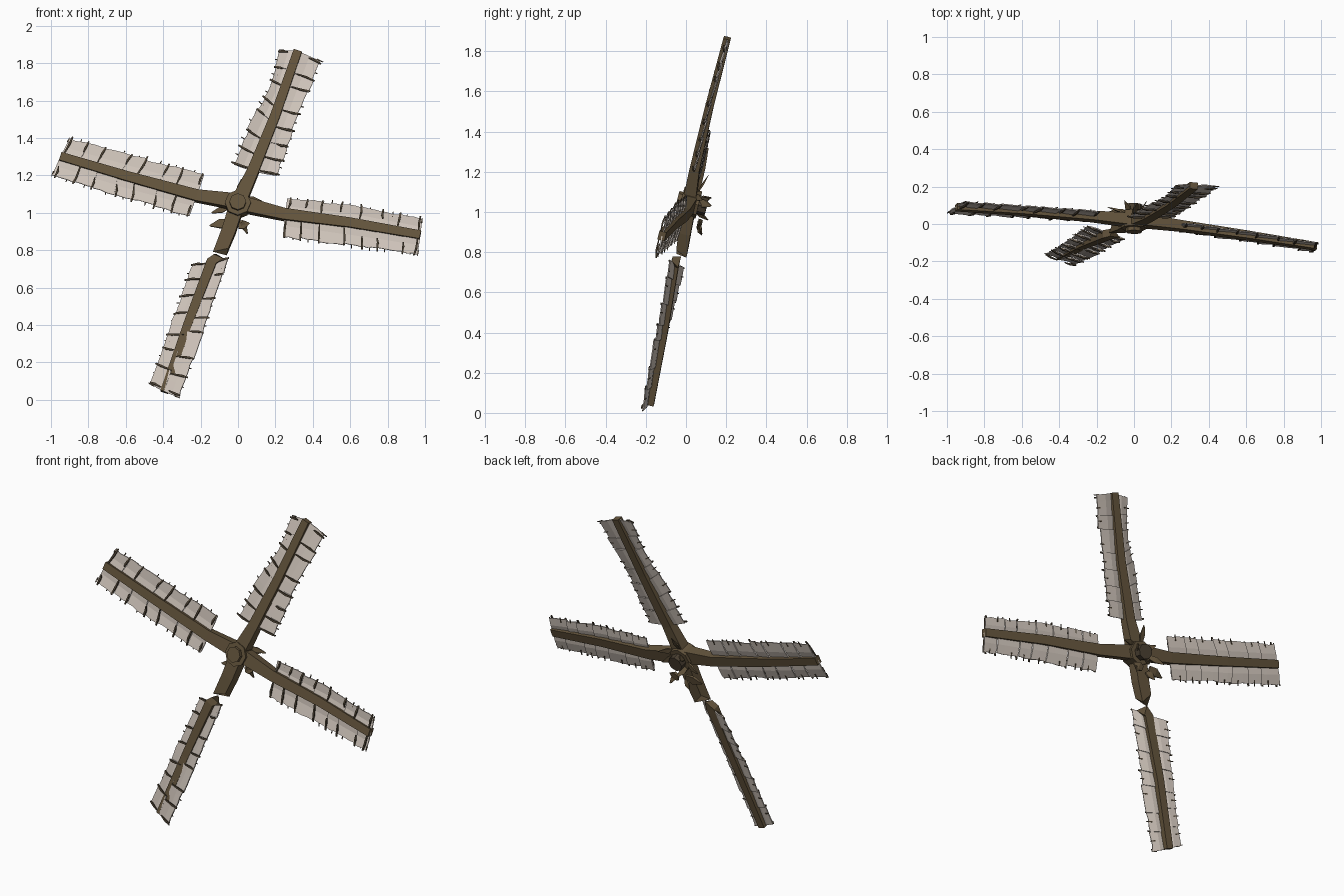
import bpy, bmesh, math, random
from mathutils import Vector as V, Matrix

if "Cube" in bpy.data.objects:
    bpy.data.objects.remove(bpy.data.objects["Cube"])

random.seed(7)
N = V((0.02, 1, -0.25)).normalized()      # rotor axis, pointing backwards


def material(name, rgb):
    m = bpy.data.materials.new(name)
    m.diffuse_color = (*rgb, 1)
    m.use_nodes = True
    m.node_tree.nodes["Principled BSDF"].inputs["Base Color"].default_value = m.diffuse_color
    return m


WOOD = material("brown wood", (0.125, 0.088, 0.045))
DARK = material("dark wood", (0.07, 0.052, 0.032))
CLOTH = material("pale canvas", (0.62, 0.55, 0.49))


def finish(bm, name, mat, thick=0):
    bmesh.ops.recalc_face_normals(bm, faces=bm.faces)
    me = bpy.data.meshes.new(name)
    bm.to_mesh(me)
    bm.free()
    me.materials.append(mat)
    ob = bpy.data.objects.new(name, me)
    bpy.context.collection.objects.link(ob)
    if thick:
        mod = ob.modifiers.new("thickness", "SOLIDIFY")
        mod.thickness = thick
        mod.offset = 0
    return ob


def beam(bm, pts, widths, flat=0.8, jag=0.0):
    """Four-sided tapered beam along a path, optionally splintered at its end."""
    rings = []
    for i, p in enumerate(pts):
        t = (pts[min(i + 1, len(pts) - 1)] - pts[max(i - 1, 0)]).normalized()
        s = t.cross(N).normalized()
        w = widths[i] / 2
        ring = []
        for k, (a, b) in enumerate(((-1, -1), (1, -1), (1, 1), (-1, 1))):
            end = t * jag * (1, -0.6, 0.3, -1)[k] if i == len(pts) - 1 else V()
            ring.append(bm.verts.new(p + s * a * w + N * b * w * flat + end))
        rings.append(ring)
    for r, q in zip(rings, rings[1:]):
        for k in range(4):
            bm.faces.new((r[k], r[(k + 1) % 4], q[(k + 1) % 4], q[k]))
    bm.faces.new(rings[0][::-1])
    bm.faces.new(rings[-1])


def along(path, u):
    x = u * (len(path) - 1)
    i = min(int(x), len(path) - 2)
    return path[i].lerp(path[i + 1], x - i)


def sail(name, spine, edges, n=7):
    """Torn canvas panels on both sides of the spar, with battens in front."""
    cloth, sticks = bmesh.new(), bmesh.new()
    for edge in edges:
        cuts = [0] + [(i + random.uniform(-0.2, 0.2)) / n for i in range(1, n)] + [1]
        for a, b in zip(cuts, cuts[1:]):
            trim = random.uniform(0.93, 1.02)
            rows = []
            for j in range(4):
                u = a + (b - a) * j / 3
                p, q = along(spine, u), along(edge, u)
                lift = -N * 0.007 * (1 - j / 3)           # panels overlap like shingles
                reach = trim + random.uniform(-0.05, 0.02)
                rows.append([cloth.verts.new(p.lerp(q, f) + lift + N * 0.006 * math.sin(f * math.pi))
                             for f in (0, 0.5, reach)])
            for r, s in zip(rows, rows[1:]):
                for k in range(2):
                    cloth.faces.new((r[k], r[k + 1], s[k + 1], s[k]))
        for c in cuts:
            c = min(max(c, 0.015), 0.985)
            p, q = along(spine, c), along(edge, c + random.uniform(-0.012, 0.012))
            start = random.choice((0.0, 0.25, 0.5))
            tip = p.lerp(q, random.uniform(1.0, 1.1))
            mid = p.lerp(q, 0.7) + (spine[-1] - spine[0]) * random.uniform(-0.008, 0.008)
            beam(sticks, [p.lerp(q, start) - N * 0.012, mid - N * 0.012, tip - N * 0.006],
                 [0.006, 0.011, 0.008])
            # loose splinter at the torn edge
            e = along(edge, min(c + 0.06, 1))
            d = (e - along(spine, min(c + 0.06, 1))).normalized()
            beam(sticks, [e - d * 0.025, e + d * random.uniform(0, 0.012)], [0.008, 0.004])
    finish(cloth, name + "_canvas", CLOTH, 0.006)
    finish(sticks, name + "_battens", DARK)


def vecs(*pts):
    return [V(p) for p in pts]


# each blade: spar root, sail spine, the two outer sail edges
BLADES = {
    "upper_blade": ((0.01, 0.02, 1.07),
                    vecs((0.08, 0.045, 1.22), (0.2, 0.115, 1.52), (0.32, 0.205, 1.865)),
                    (vecs((-0.03, 0.045, 1.26), (0.07, 0.10, 1.5), (0.17, 0.15, 1.68), (0.22, 0.205, 1.87)),
                     vecs((0.215, 0.045, 1.195), (0.32, 0.11, 1.5), (0.445, 0.20, 1.81)))),
    "left_blade": ((-0.02, 0.02, 1.06),
                   vecs((-0.22, 0.04, 1.09), (-0.6, 0.07, 1.195), (-0.95, 0.09, 1.30)),
                   (vecs((-0.18, 0.07, 1.205), (-0.53, 0.095, 1.3), (-0.9, 0.12, 1.4)),
                    vecs((-0.26, 0.02, 0.98), (-0.62, 0.04, 1.075), (-0.995, 0.06, 1.2)))),
    "right_blade": ((0.02, 0.02, 1.045),
                    vecs((0.25, -0.01, 0.99), (0.6, -0.06, 0.945), (0.975, -0.12, 0.88)),
                    (vecs((0.265, 0.01, 1.08), (0.62, -0.04, 1.045), (0.985, -0.10, 0.97)),
                     vecs((0.24, -0.035, 0.87), (0.6, -0.09, 0.82), (0.96, -0.145, 0.775)))),
}
for name, (root, spine, edges) in BLADES.items():
    bm = bmesh.new()
    beam(bm, [V(root)] + spine, [0.08, 0.062, 0.052, 0.045])
    finish(bm, name + "_spar", WOOD)
    sail(name, spine, edges)

# lower blade has snapped off: separate spar that crosses through its canvas
spine = vecs((-0.14, -0.045, 0.735), (-0.27, -0.115, 0.4), (-0.395, -0.19, 0.045))
bm = bmesh.new()
beam(bm, [spine[2] + N * 0.014, spine[1] + N * 0.006, spine[0] - N * 0.012, V((-0.105, -0.05, 0.76))],
     [0.042, 0.046, 0.054, 0.05], 0.8, 0.02)
finish(bm, "lower_blade_spar", WOOD)
sail("lower_blade", spine,
     (vecs((-0.245, -0.005, 0.725), (-0.36, -0.09, 0.4), (-0.47, -0.16, 0.085)),
      vecs((-0.05, -0.075, 0.76), (-0.17, -0.145, 0.4), (-0.315, -0.215, 0.012))))

# broken stub left on the hub
bm = bmesh.new()
beam(bm, vecs((-0.005, 0.02, 1.04), (-0.05, -0.005, 0.9), (-0.09, -0.02, 0.80)),
     [0.08, 0.075, 0.07], 0.8, 0.03)
finish(bm, "broken_stub", WOOD)

# hub with a front cap and a back boss
turn = N.to_track_quat('Z', 'Y').to_matrix().to_4x4()
for name, r, depth, off, mat in (("hub", 0.07, 0.09, 0.0, WOOD),
                                 ("hub_cap", 0.045, 0.03, -0.05, WOOD),
                                 ("hub_back_boss", 0.045, 0.05, 0.06, DARK)):
    bm = bmesh.new()
    bmesh.ops.create_cone(bm, cap_ends=True, segments=8, radius1=r, radius2=r, depth=depth,
                          matrix=Matrix.Translation(V((0, 0.02, 1.045)) + N * off) @ turn)
    finish(bm, name, mat)

# splintered wood hanging behind the hub: start, tip, width
SHARDS = (((-0.05, 0.07, 0.95), (-0.15, 0.06, 0.93), 0.05),
          ((-0.04, 0.06, 0.93), (-0.08, 0.08, 0.885), 0.04),
          ((0.0, 0.07, 0.93), (0.06, 0.07, 0.945), 0.05),
          ((0.02, 0.06, 0.95), (0.05, 0.08, 0.89), 0.03),
          ((-0.05, 0.06, 1.03), (-0.14, 0.09, 1.0), 0.035),
          ((-0.02, 0.06, 1.06), (-0.05, 0.125, 1.07), 0.04),
          ((0.03, 0.06, 1.05), (0.07, 0.125, 1.03), 0.04),
          ((0.04, 0.05, 1.08), (0.13, 0.08, 1.06), 0.03),
          ((0.0, 0.06, 1.1), (0.02, 0.11, 1.18), 0.03),
          ((-0.04, 0.05, 1.0), (-0.02, 0.11, 0.96), 0.035))
bm = bmesh.new()
for a, b, w in SHARDS:
    a, b = V(a), V(b)
    beam(bm, [a, a.lerp(b, 0.45), b], [w * 0.6, w, 0.006], 0.35, 0.004)
finish(bm, "hub_splinters", WOOD)
